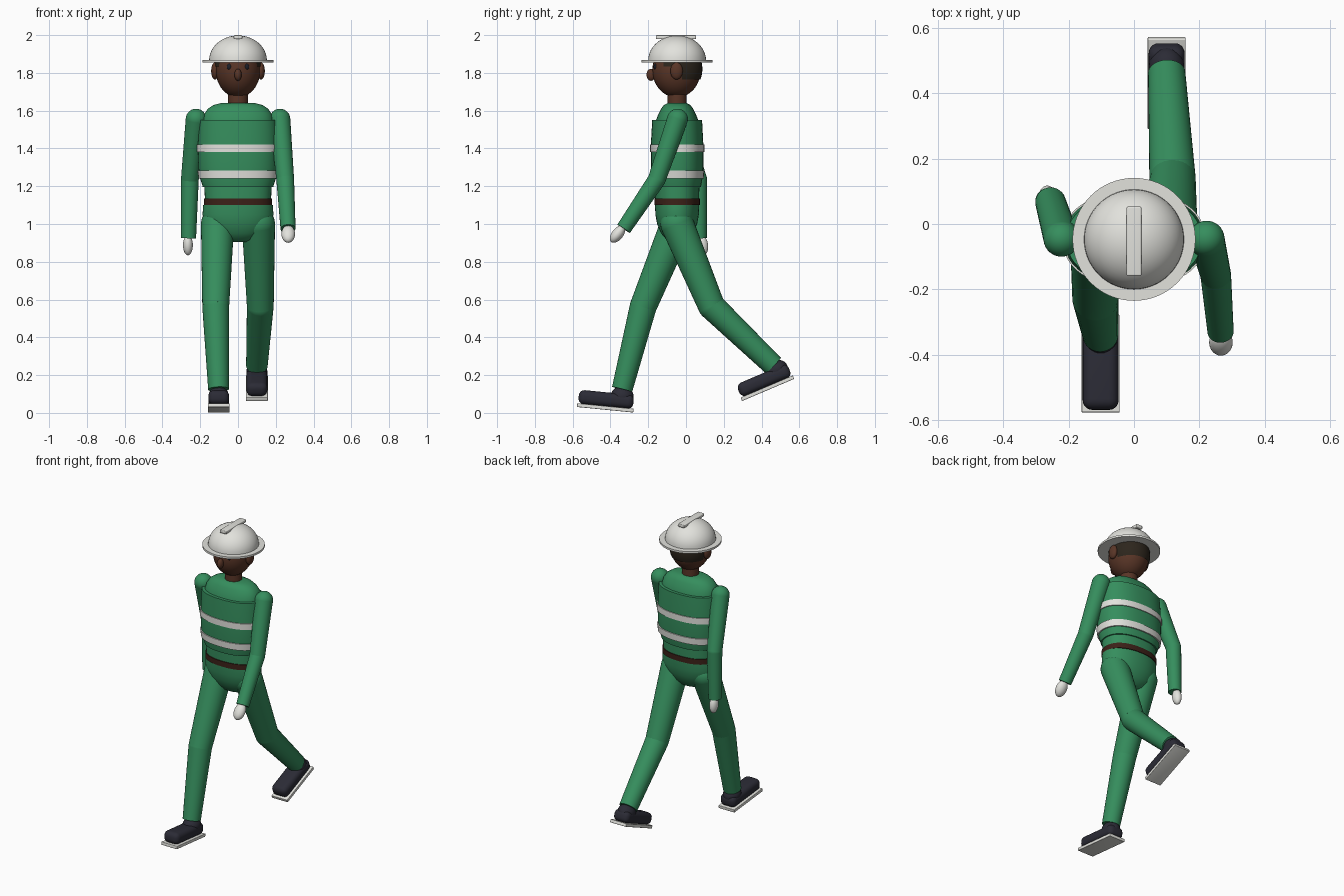
import bpy, bmesh, math
from mathutils import Vector, Matrix

cube = bpy.data.objects.get("Cube")
if cube:
    bpy.data.objects.remove(cube, do_unlink=True)

CY = -0.047  # body centre line in y
parts = []


def material(name, rgb):
    m = bpy.data.materials.new(name)
    m.use_nodes = True
    m.diffuse_color = (*rgb, 1)
    bsdf = m.node_tree.nodes["Principled BSDF"]
    bsdf.inputs["Base Color"].default_value = (*rgb, 1)
    bsdf.inputs["Roughness"].default_value = 0.7
    return m


green = material("work_green", (0.036, 0.27, 0.11))
skin = material("brown_skin", (0.1, 0.036, 0.02))
white = material("off_white", (0.76, 0.76, 0.72))
shoe = material("dark_shoe", (0.024, 0.024, 0.036))
leather = material("belt_leather", (0.045, 0.015, 0.009))
dark_hair = material("dark_hair", (0.026, 0.019, 0.012))
eye_dark = material("eye_dark", (0.012, 0.014, 0.022))


def finish(name, bm, mat):
    bmesh.ops.recalc_face_normals(bm, faces=bm.faces)
    mesh = bpy.data.meshes.new(name)
    bm.to_mesh(mesh)
    bm.free()
    mesh.materials.append(mat)
    ob = bpy.data.objects.new(name, mesh)
    bpy.context.collection.objects.link(ob)
    parts.append(ob)
    return ob


def add_ball(bm, centre, size, rot=Matrix()):
    mat = Matrix.Translation(centre) @ rot @ Matrix.Diagonal((*size, 1))
    bmesh.ops.create_uvsphere(bm, u_segments=32, v_segments=20, radius=1, matrix=mat)


def ball(name, centre, size, mat, rot=Matrix()):
    bm = bmesh.new()
    add_ball(bm, centre, size, rot)
    return finish(name, bm, mat)


def loft(name, rings, mat, power=2.3, n=48):
    """Stack of rounded rings (z, half width, half depth), capped at both ends."""
    bm = bmesh.new()
    loops = []
    for z, rx, ry in rings:
        loop = []
        for i in range(n):
            c, s = math.cos(math.tau * i / n), math.sin(math.tau * i / n)
            x = math.copysign(abs(c) ** (2 / power), c) * rx
            y = math.copysign(abs(s) ** (2 / power), s) * ry
            loop.append(bm.verts.new((x, CY + y, z)))
        loops.append(loop)
    for a, b in zip(loops, loops[1:]):
        for i in range(n):
            j = (i + 1) % n
            bm.faces.new((a[i], a[j], b[j], b[i]))
    bm.faces.new(loops[0][::-1])
    bm.faces.new(loops[-1])
    return finish(name, bm, mat)


def limb(name, joints, mat):
    """Tapered tubes between joints, rounded at every joint but the last."""
    bm = bmesh.new()
    for (p, r), (q, s) in zip(joints, joints[1:]):
        p, q = Vector(p), Vector(q)
        d = q - p
        rot = d.to_track_quat('Z', 'Y').to_matrix().to_4x4()
        bmesh.ops.create_cone(bm, cap_ends=True, segments=32, radius1=r, radius2=s,
                              depth=d.length, matrix=Matrix.Translation((p + q) / 2) @ rot)
        add_ball(bm, p, (r, r, r), rot)
    return finish(name, bm, mat)


def box(name, centre, size, mat, bevel, world=Matrix()):
    bm = bmesh.new()
    bmesh.ops.create_cube(bm, size=1, matrix=Matrix.Translation(centre) @ Matrix.Diagonal((*size, 1)))
    bmesh.ops.bevel(bm, geom=bm.edges[:], offset=bevel, segments=5, profile=0.5, affect='EDGES')
    bm.transform(world)
    return finish(name, bm, mat)


# Torso, vest and belt
loft("pelvis", [(0.905, 0.05, 0.03), (0.915, 0.09, 0.055), (0.95, 0.14, 0.085),
                (1.0, 0.175, 0.106), (1.05, 0.188, 0.115), (1.1, 0.184, 0.117)], green, 2.1)
loft("torso", [(1.1, 0.174, 0.115), (1.2, 0.178, 0.118), (1.54, 0.19, 0.115), (1.58, 0.18, 0.1),
               (1.61, 0.16, 0.085), (1.63, 0.13, 0.07), (1.64, 0.09, 0.05)], green)
loft("vest", [(1.195, 0.186, 0.126), (1.24, 0.2, 0.134), (1.3, 0.21, 0.139),
              (1.42, 0.212, 0.139), (1.55, 0.206, 0.132)], green)
loft("belt", [(1.1, 0.181, 0.121), (1.135, 0.181, 0.121)], leather)
loft("upper_stripe", [(1.38, 0.217, 0.144), (1.42, 0.217, 0.144)], white)
loft("lower_stripe", [(1.24, 0.208, 0.142), (1.283, 0.215, 0.144)], white)

# Arms with gloved hands: left swings forward, right swings back
limb("left_arm", [((0.222, -0.045, 1.555), 0.055), ((0.25, -0.155, 1.235), 0.047),
                  ((0.265, -0.33, 0.975), 0.04)], green)
limb("right_arm", [((-0.222, -0.045, 1.555), 0.055), ((-0.255, 0.065, 1.235), 0.047),
                   ((-0.262, 0.07, 0.925), 0.04)], green)
ball("left_hand", (0.266, -0.362, 0.947), (0.036, 0.03, 0.054), white,
     Matrix.Rotation(math.radians(-38), 4, 'X'))
ball("right_hand", (-0.265, 0.085, 0.888), (0.026, 0.032, 0.054), white,
     Matrix.Rotation(math.radians(8), 4, 'X'))

# Legs in mid stride
limb("right_leg", [((-0.108, -0.047, 1.0), 0.088), ((-0.118, -0.227, 0.562), 0.071),
                   ((-0.103, -0.338, 0.125), 0.055)], green)
limb("left_leg", [((0.108, -0.047, 1.0), 0.088), ((0.118, 0.135, 0.565), 0.071),
                  ((0.1, 0.463, 0.25), 0.057)], green)


# Shoes: sole, rounded upper and ankle collar, placed from the heel
def foot(side, heel, pitch):
    world = Matrix.Translation(heel) @ Matrix.Rotation(math.radians(pitch), 4, 'X')
    box(side + "_sole", (0, -0.15, 0.01), (0.116, 0.3, 0.02), white, 0.003, world)
    box(side + "_shoe", (0, -0.15, 0.055), (0.11, 0.292, 0.075), shoe, 0.03, world)
    ball(side + "_shoe_collar", world @ Vector((0, -0.067, 0.08)), (0.054, 0.061, 0.052), shoe,
         Matrix.Rotation(math.radians(pitch), 4, 'X'))


foot("right", (-0.102, -0.279, 0.002), -5.6)
foot("left", (0.1, 0.573, 0.18), 23)

# Neck and head
loft("neck", [(1.61, 0.052, 0.05), (1.72, 0.052, 0.05)], skin, 2, 32)
ball("head", (0, -0.05, 1.815), (0.118, 0.128, 0.145), skin)
ball("nose", (0, -0.185, 1.79), (0.019, 0.024, 0.032), skin)
for side, s in (("left", 1), ("right", -1)):
    ball(side + "_ear", (s * 0.122, -0.05, 1.81), (0.02, 0.033, 0.045), skin)
    ball(side + "_eye", (s * 0.045, -0.161, 1.832), (0.014, 0.01, 0.017), eye_dark)

# Hair: a thin shell at the back, rising above the ears
bm = bmesh.new()
add_ball(bm, (0, -0.047, 1.82), (0.123, 0.134, 0.143))
for co, no in (((0, 0, 1.765), (0, 0, 1)), ((0, 0, 1.835), (0, 0, 1)),
               ((0, -0.02, 0), (0, 1, 0)), ((0, -0.12, 0), (0, 1, 0))):
    bmesh.ops.bisect_plane(bm, geom=bm.verts[:] + bm.edges[:] + bm.faces[:], plane_co=co, plane_no=no)
bare = []
for f in bm.faces:
    c = f.calc_center_median()
    if c.z < 1.765 or c.y < -0.12 or (c.y < -0.02 and c.z < 1.835) or c.z > 1.865:
        bare.append(f)
bmesh.ops.delete(bm, geom=bare, context='FACES')
finish("hair", bm, dark_hair)

# Hard hat: brim, dome and top ridge
loft("hat_brim", [(1.855, 0.188, 0.188), (1.868, 0.188, 0.188)], white, 2, 64)
dome = [(1.866 + 0.132 * math.sin(a), 0.153 * math.cos(a), 0.153 * math.cos(a))
        for a in (math.radians(d) for d in range(0, 89, 8))]
loft("hat_dome", dome, white, 2, 64)
box("hat_ridge", (0, -0.053, 1.989), (0.046, 0.212, 0.021), white, 0.005)

# Smooth shading with sharp edges kept
bpy.ops.object.select_all(action='DESELECT')
for ob in parts:
    ob.select_set(True)
bpy.context.view_layer.objects.active = parts[0]
bpy.ops.object.shade_smooth_by_angle(angle=math.radians(35))
